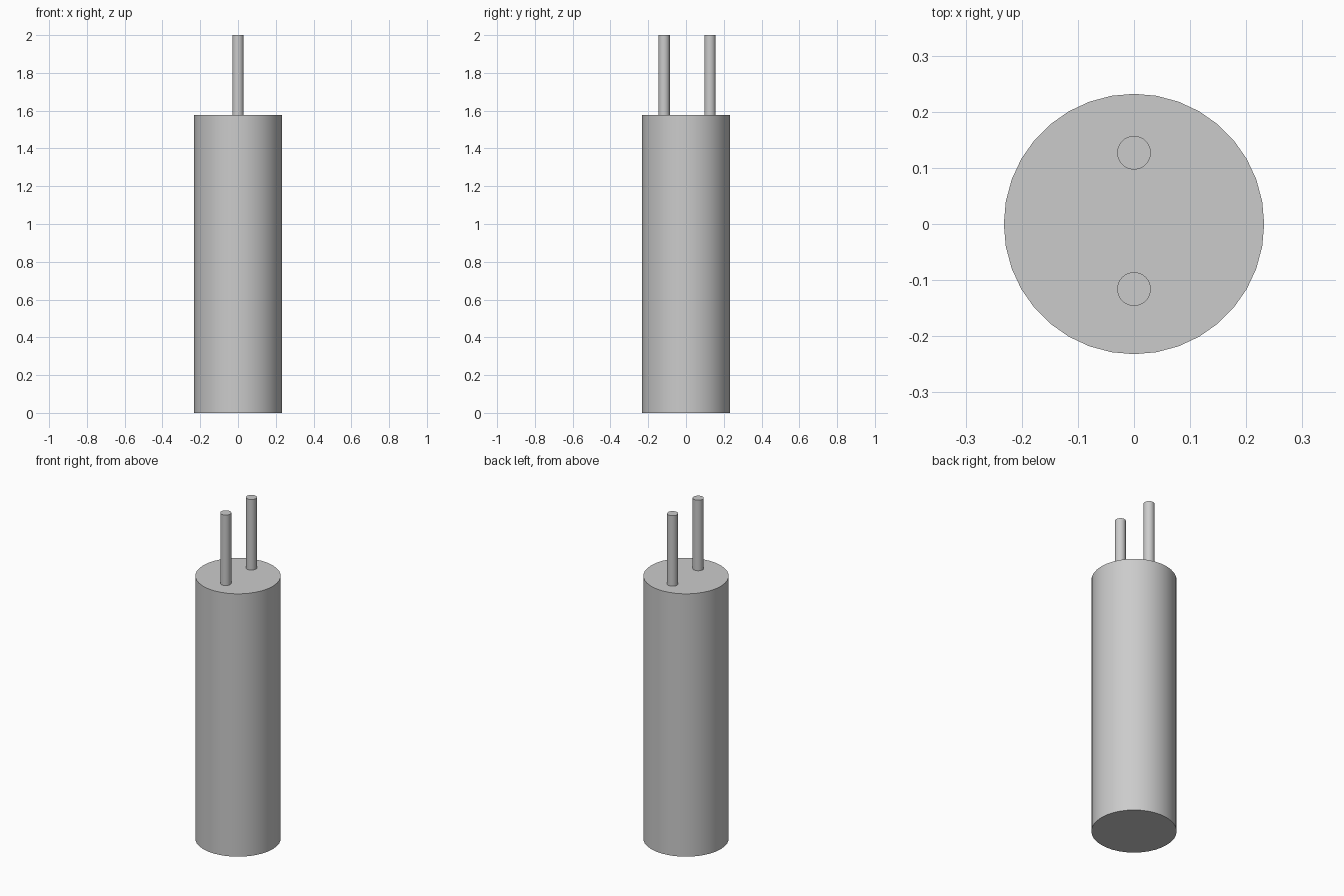
import bpy
import math

cube = bpy.data.objects.get("Cube")
if cube:
    bpy.data.objects.remove(cube, do_unlink=True)

# One plain grey for every part
grey = bpy.data.materials.new("plain_grey")
grey.use_nodes = True
colour = (0.6, 0.6, 0.6, 1.0)
grey.diffuse_color = colour
grey.node_tree.nodes["Principled BSDF"].inputs["Base Color"].default_value = colour


def cylinder(name, radius, bottom, top, y=0.0):
    bpy.ops.mesh.primitive_cylinder_add(
        vertices=36, radius=radius, depth=top - bottom,
        location=(0, y, (bottom + top) / 2))
    part = bpy.context.object
    part.name = name
    part.data.materials.append(grey)
    bpy.ops.object.shade_smooth_by_angle(angle=math.radians(30))
    return part


# Main can
BODY_TOP = 1.577
cylinder("body", 0.232, 0, BODY_TOP)

# Two straight terminal leads on the top face
for name, y in (("front_lead", -0.116), ("back_lead", 0.127)):
    cylinder(name, 0.03, BODY_TOP, 2.0, y)
